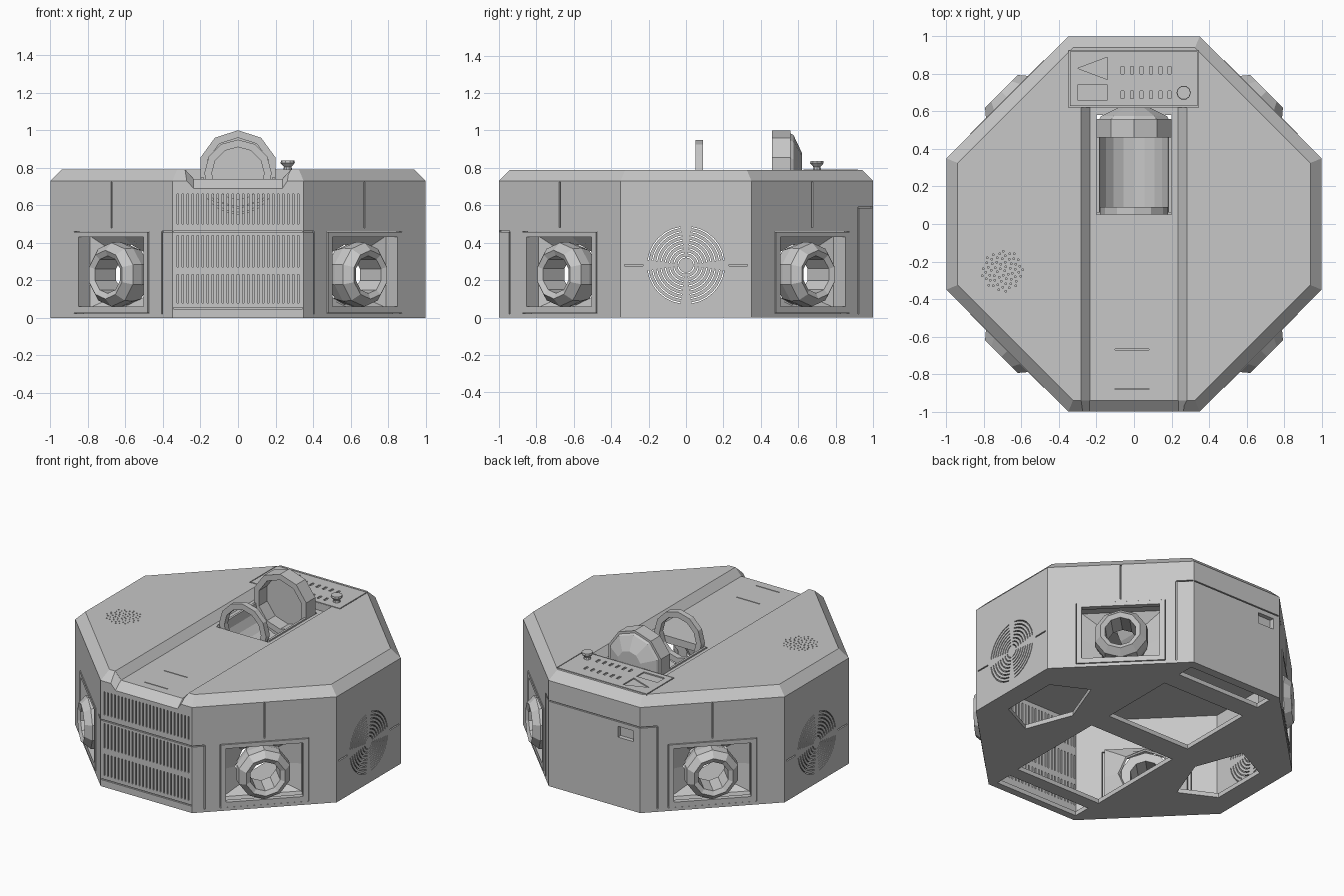
import bpy, bmesh, math
from mathutils import Matrix, Vector

if "Cube" in bpy.data.objects:
    bpy.data.objects.remove(bpy.data.objects["Cube"])

grey = bpy.data.materials.new("plain grey")
grey.use_nodes = True
grey.diffuse_color = (0.57, 0.57, 0.57, 1)
grey.node_tree.nodes["Principled BSDF"].inputs["Base Color"].default_value = grey.diffuse_color

FLAT = Matrix.Identity(4)
DIAGONALS = (-135, -45, 45, 135)


def face_frame(deg, dist=0.0):
    """Local (sideways, up, outward) axes of a wall facing the given direction."""
    a = math.radians(deg)
    n = Vector((math.cos(a), math.sin(a), 0))
    t = Vector((-math.sin(a), math.cos(a), 0))
    m = Matrix((t, Vector((0, 0, 1)), n)).transposed().to_4x4()
    m.translation = n * dist
    return m


def wall(deg):
    return face_frame(deg, 1.35 / math.sqrt(2) if deg in DIAGONALS else 1.0)


def loft(bm, rings, m=FLAT, closed=False):
    vs = [[bm.verts.new(m @ Vector(p)) for p in r] for r in rings]
    pairs = list(zip(vs, vs[1:])) + ([(vs[-1], vs[0])] if closed else [])
    for a, b in pairs:
        for i in range(len(a)):
            j = (i + 1) % len(a)
            bm.faces.new((a[i], a[j], b[j], b[i]))
    if not closed:
        bm.faces.new(vs[0][::-1])
        bm.faces.new(vs[-1])


def prism(bm, pts, d0, d1, m=FLAT):
    loft(bm, [[(x, y, d) for x, y in pts] for d in (d0, d1)], m)


def box(bm, x0, x1, y0, y1, d0, d1, m=FLAT):
    prism(bm, [(x0, y0), (x1, y0), (x1, y1), (x0, y1)], d0, d1, m)


def lathe(bm, profile, height, n, m, start=90, sweep=360):
    """Turn a closed (radius, depth) profile about the outward axis."""
    full = sweep == 360
    rings = []
    for i in range(n if full else n + 1):
        a = math.radians(start + sweep * i / n)
        rings.append([(r * math.cos(a), height + r * math.sin(a), d) for r, d in profile])
    loft(bm, rings, m, full)


def octagon(a, b, z):
    return [(x, y, z) for x, y in ((b, -a), (a, -b), (a, b), (b, a),
                                   (-b, a), (-a, b), (-a, -b), (-b, -a))]


def make(name, bm):
    bmesh.ops.recalc_face_normals(bm, faces=bm.faces)
    me = bpy.data.meshes.new(name)
    bm.to_mesh(me)
    bm.free()
    me.materials.append(grey)
    ob = bpy.data.objects.new(name, me)
    bpy.context.scene.collection.objects.link(ob)
    return ob


def cut(target, bm):
    cutter = make("cutter", bm)
    cutter.hide_render = True
    mod = target.modifiers.new("cut", "BOOLEAN")
    mod.operation, mod.solver, mod.use_self, mod.object = "DIFFERENCE", "EXACT", True, cutter
    bpy.context.view_layer.objects.active = target
    bpy.ops.object.modifier_apply(modifier=mod.name)
    bpy.data.objects.remove(cutter)


# Octagonal shell with a bevelled top rim
bm = bmesh.new()
loft(bm, [octagon(1, 0.35, 0), octagon(1, 0.35, 0.73), octagon(0.94, 0.325, 0.79)])
shell = make("body_shell", bm)

# Hollow inside
bm = bmesh.new()
loft(bm, [octagon(0.96, 0.333, 0.03), octagon(0.96, 0.333, 0.69)])
cut(shell, bm)

# Sunken channel along the top and its sloping, flared front lip
across = face_frame(-90)
bm = bmesh.new()
prism(bm, [(-0.235, 0.74), (0.235, 0.74), (0.3, 0.81), (-0.3, 0.81)], -0.62, 1.1, across)
cut(shell, bm)
bm = bmesh.new()
loft(bm, [[(-0.237, low, d), (0.237, low, d), (flare, 0.82, d), (-flare, 0.82, d)]
          for d, low, flare in ((0.94, 0.741, 0.31), (1.06, 0.64, 0.36))], across)
cut(shell, bm)

# Cradle opening, floor openings, speaker holes, channel marks and panel recess
bm = bmesh.new()
box(bm, -0.2, 0.2, 0.05, 0.58, 0.6, 0.9)
box(bm, -0.33, 0.33, -0.74, -0.02, -0.1, 0.1)
box(bm, -0.32, 0.32, 0.14, 0.68, -0.1, 0.1)
for y in (-0.89, 0.88):
    box(bm, -0.32, 0.32, y - 0.06, y + 0.06, -0.1, 0.1)
for s in (-1, 1):
    prism(bm, [(s * x, y) for x, y in ((0.5, 0), (0.62, -0.32), (0.86, -0.2),
                                       (0.86, 0.2), (0.62, 0.32))], -0.1, 0.1)
for i in range(60):
    r, a = 0.112 * math.sqrt((i + 0.5) / 60), i * 2.4
    x, y = -0.7 + r * math.cos(a), -0.25 + r * math.sin(a)
    box(bm, x - 0.004, x + 0.004, y - 0.004, y + 0.004, 0.77, 0.82)
for y in (-0.88, -0.67):
    box(bm, -0.1, 0.08, y - 0.003, y + 0.003, 0.73, 0.76)
box(bm, -0.348, 0.345, 0.622, 0.925, 0.77, 0.85)
cut(shell, bm)

# Wheel openings, seams, and the door and grille outlines
bm = bmesh.new()
G = 0.004
for deg in DIAGONALS:
    w = wall(deg)
    box(bm, -0.282, 0.282, 0.022, 0.461, -0.07, 0.05, w)
    box(bm, -G, G, 0.48, 0.725, -0.012, 0.02, w)
    side = -1 if deg in (-45, 135) else 1
    edge, top = (0.38, 0.46) if deg < 0 else (0.35, 0.59)
    a, b = sorted((side * edge, side * 0.455))
    box(bm, a, b, top - G, top + G, -0.012, 0.02, w)
    box(bm, side * edge - G, side * edge + G, 0.02, top, -0.012, 0.02, w)
for deg, heights in ((-90, (0.05, 0.46)), (90, (0.59,))):
    for z in heights:
        box(bm, -0.345, 0.345, z - G, z + G, -0.012, 0.02, wall(deg))
box(bm, 0.18, 0.3, 0.48, 0.555, -0.03, 0.02, wall(90))
cut(shell, bm)

# Front grille slots and round side vents
bm = bmesh.new()
for z0, z1 in ((0.08, 0.23), (0.27, 0.44), (0.5, 0.66)):
    for i in range(25):
        x = -0.32 + i * 0.64 / 24
        box(bm, x - 0.004, x + 0.004, z0, z1, -0.07, 0.05, wall(-90))
for deg in (0, 180):
    for k in range(8):
        r = 0.04 + 0.023 * k
        for q in range(4):
            lathe(bm, [(r, -0.07), (r + 0.006, -0.07), (r + 0.006, 0.05), (r, 0.05)],
                  0.28, 6, wall(deg), q * 90 + 8, 74)
    for s in (-0.28, 0.28):
        box(bm, s - 0.05, s + 0.05, 0.28 - G, 0.28 + G, -0.012, 0.02, wall(deg))
cut(shell, bm)

# Wheel frames, wheels and the wells around them
for deg, label in zip(DIAGONALS, ("front_right", "front_left", "back_left", "back_right")):
    w = wall(deg)
    bm = bmesh.new()
    rings = []
    for sx, zi, zo in ((-1, 0.06, 0.025), (1, 0.06, 0.025), (1, 0.43, 0.458), (-1, 0.43, 0.458)):
        rings.append([(sx * 0.245, zi, -0.03), (sx * 0.278, zo, -0.03),
                      (sx * 0.278, zo, 0.005), (sx * 0.245, zi, 0.005)])
    loft(bm, rings, w, True)
    make(label + "_wheel_frame", bm)
    bm = bmesh.new()
    lathe(bm, [(0.1, -0.13), (0.16, -0.13), (0.175, -0.06), (0.17, 0), (0.13, 0.045), (0.1, 0.03)],
          0.23, 10, w)
    make(label + "_wheel", bm)
    # Square mouth narrowing to a round opening behind the wheel
    bm = bmesh.new()
    rings = []
    for i in range(8):
        a = math.radians(45 * i)
        c, s = math.cos(a), math.sin(a)
        k = 1 / max(abs(c), abs(s))
        x, z = 0.25 * c * k, 0.245 + 0.19 * s * k
        rings.append([(x, z, -0.03), (x, z, -0.09),
                      (0.16 * c, 0.23 + 0.16 * s, -0.15), (0.17 * c, 0.23 + 0.17 * s, -0.16),
                      (x * 1.04, z + 0.01 * s, -0.1), (x * 1.04, z + 0.01 * s, -0.03)])
    loft(bm, rings, w, True)
    make(label + "_wheel_well", bm)

# Cradle: front hoop, rear hoop, domed back and trough
bm = bmesh.new()
lathe(bm, [(0.14, -0.09), (0.18, -0.09), (0.18, -0.05), (0.14, -0.05)], 0.77, 12, across)
make("front_hoop", bm)
bm = bmesh.new()
lathe(bm, [(0.17, -0.56), (0.21, -0.56), (0.21, -0.46), (0.17, -0.46)], 0.79, 10, across)
make("rear_hoop", bm)
bm = bmesh.new()
loft(bm, [[(r * math.cos(a), 0.79 + r * math.sin(a), d)
           for a in (math.radians(90 + 36 * i) for i in range(10))]
          for r, d in ((0.2, -0.55), (0.185, -0.575), (0.09, -0.62))], across)
make("rear_hoop_back", bm)
bm = bmesh.new()
lathe(bm, [(0.185, -0.47), (0.2, -0.47), (0.2, -0.06), (0.185, -0.06)], 0.75, 10, across, 180, 180)
make("cradle_trough", bm)

# Control panel with engraved markings, and a knob
bm = bmesh.new()
box(bm, -0.342, 0.339, 0.628, 0.919, 0.765, 0.791)
panel = make("control_panel", bm)
bm = bmesh.new()
prism(bm, [(-0.3, 0.83), (-0.14, 0.77), (-0.14, 0.89)], 0.783, 0.8)
box(bm, -0.3, -0.14, 0.66, 0.74, 0.783, 0.8)
for i in range(6):
    for y in (0.69, 0.82):
        x = -0.06 + 0.05 * i
        box(bm, x - 0.008, x + 0.008, y - 0.02, y + 0.02, 0.783, 0.8)
cut(panel, bm)
bm = bmesh.new()
loft(bm, [[(0.265 + r * math.cos(i * math.pi / 5), 0.7 + r * math.sin(i * math.pi / 5), z)
           for i in range(10)]
          for r, z in ((0.025, 0.785), (0.02, 0.805), (0.038, 0.825), (0.036, 0.838))])
make("panel_knob", bm)
